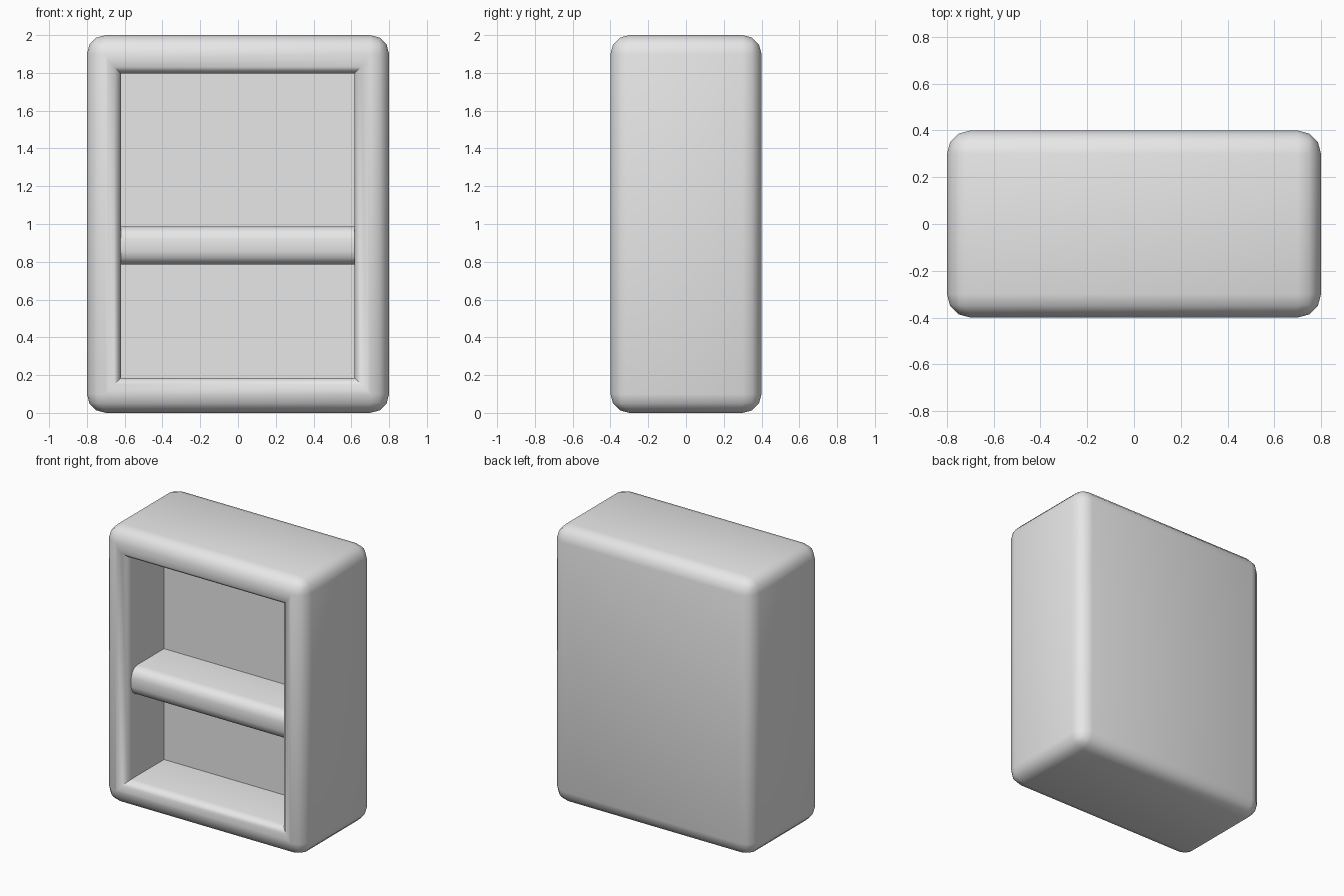
import bpy
import bmesh
from mathutils import Matrix, Vector

cube = bpy.data.objects.get("Cube")
if cube:
    bpy.data.objects.remove(cube, do_unlink=True)

GREY = (0.8, 0.8, 0.8, 1.0)
grey = bpy.data.materials.new("light_grey")
grey.use_nodes = True
grey.diffuse_color = GREY
grey.node_tree.nodes["Principled BSDF"].inputs["Base Color"].default_value = GREY

LEFT, RIGHT, BOTTOM, TOP = -0.62, 0.616, 0.186, 1.797   # opening
BACK = 0.04                                             # inner back wall


def box(low, high):
    low, high = Vector(low), Vector(high)
    bm = bmesh.new()
    bmesh.ops.create_cube(bm, size=1.0, matrix=Matrix.Translation((low + high) / 2)
                          @ Matrix.Diagonal((*(high - low), 1.0)))
    return bm


def round_edges(bm, edges, radius):
    bmesh.ops.bevel(bm, geom=edges, offset=radius, offset_type='OFFSET',
                    segments=3, profile=0.5, affect='EDGES', clamp_overlap=True)


def finish(name, bm):
    bmesh.ops.recalc_face_normals(bm, faces=bm.faces[:])
    mesh = bpy.data.meshes.new(name)
    bm.to_mesh(mesh)
    bm.free()
    mesh.materials.append(grey)
    obj = bpy.data.objects.new(name, mesh)
    bpy.context.collection.objects.link(obj)
    bpy.ops.object.select_all(action='DESELECT')
    obj.select_set(True)
    bpy.context.view_layer.objects.active = obj
    bpy.ops.object.shade_smooth_by_angle(angle=0.8)
    return obj


# Cabinet: rounded block with a recess pushed into its front
bm = box((-0.8, -0.4, 0), (0.8, 0.4, 2))
round_edges(bm, bm.edges[:], 0.1)
front = min(bm.faces, key=lambda f: f.calc_center_median().y)
bmesh.ops.inset_region(bm, faces=[front], thickness=0.08)
for v in front.verts:
    v.co.x = LEFT if v.co.x < 0 else RIGHT
    v.co.z = BOTTOM if v.co.z < 1 else TOP
rim = list(front.edges)
recess = bmesh.ops.extrude_face_region(bm, geom=[front])["geom"]
for v in recess:
    if isinstance(v, bmesh.types.BMVert):
        v.co.y = BACK
if front.is_valid:
    bmesh.ops.delete(bm, geom=[front], context='FACES_ONLY')

# Soft inner lip of the opening
lip = [e for e in bm.edges
       if all(abs(v.co.y + 0.4) < 0.001 and LEFT - 0.01 < v.co.x < RIGHT + 0.01
              and BOTTOM - 0.01 < v.co.z < TOP + 0.01 for v in e.verts)]
round_edges(bm, lip, 0.07)
finish("cabinet", bm)

# Shelf: rounded along its front edges
bm = box((LEFT - 0.02, -0.335, 0.785), (RIGHT + 0.02, BACK + 0.02, 0.988))
nose = [e for e in bm.edges if all(v.co.y < -0.3 for v in e.verts)
        and abs(e.verts[0].co.x - e.verts[1].co.x) > 0.5]
round_edges(bm, nose, 0.07)
finish("shelf", bm)
